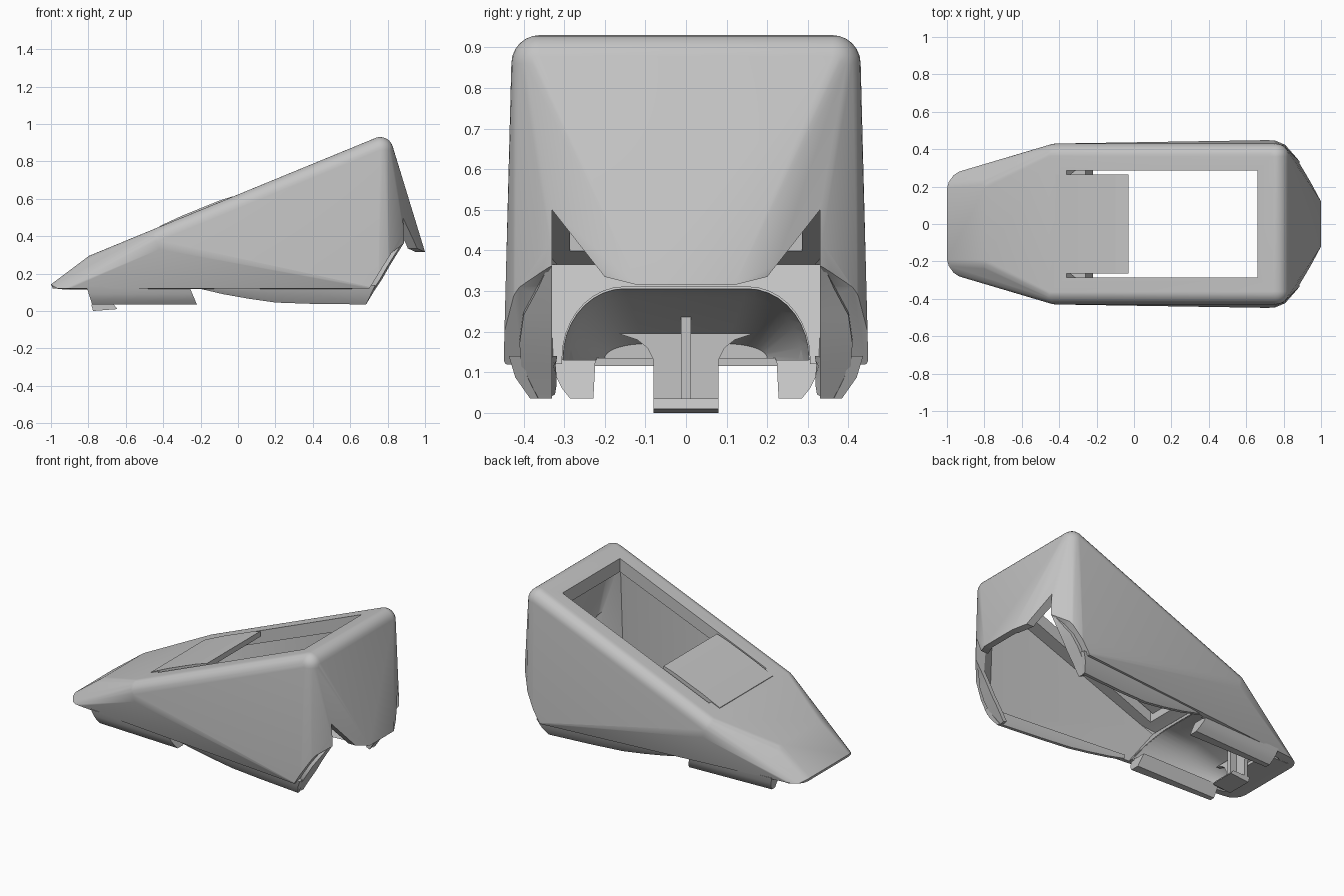
import bpy, bmesh
from math import sin, cos, pi
from mathutils import Matrix

if "Cube" in bpy.data.objects:
    bpy.data.objects.remove(bpy.data.objects["Cube"])

grey = bpy.data.materials.new("plain grey")
grey.use_nodes = True
grey.diffuse_color = (0.55, 0.55, 0.55, 1)
grey.node_tree.nodes["Principled BSDF"].inputs["Base Color"].default_value = (0.55, 0.55, 0.55, 1)


def finish(name, bm):
    bmesh.ops.recalc_face_normals(bm, faces=bm.faces[:])
    mesh = bpy.data.meshes.new(name)
    bm.to_mesh(mesh)
    bm.free()
    mesh.materials.append(grey)
    ob = bpy.data.objects.new(name, mesh)
    bpy.context.collection.objects.link(ob)
    return ob


def loft(name, rings):
    """Skin equal-length closed rings and cap both ends."""
    bm = bmesh.new()
    loops = [[bm.verts.new(p) for p in ring] for ring in rings]
    n = len(loops[0])
    for a, b in zip(loops, loops[1:]):
        for i in range(n):
            j = (i + 1) % n
            bm.faces.new((a[i], a[j], b[j], b[i]))
    bm.faces.new(loops[0])
    bm.faces.new(loops[-1])
    return finish(name, bm)


def side_prism(name, poly, y0, y1):
    """Side profile (x, z) given width in y."""
    return loft(name, [[(x, y, z) for x, z in poly] for y in (y0, y1)])


def cross_prism(name, poly, x0, x1, rake=0.0):
    """Cross-section (y, z) given length in x, raked back with height."""
    return loft(name, [[(x - rake * (z - 0.13), y, z) for y, z in poly] for x in (x0, x1)])


def box(name, x0, x1, y0, y1, z0, z1):
    return side_prism(name, [(x0, z0), (x1, z0), (x1, z1), (x0, z1)], y0, y1)


def both(half):
    return half + [(-y, z) for y, z in reversed(half)]


def smooth(ob, angle=0.5):
    bpy.ops.object.select_all(action='DESELECT')
    ob.select_set(True)
    bpy.context.view_layer.objects.active = ob
    bpy.ops.object.shade_smooth_by_angle(angle=angle)


def mirrored(ob, name):
    other = ob.copy()
    other.data = ob.data.copy()
    other.name = name
    other.data.transform(Matrix.Scale(-1, 4, (0, 1, 0)))
    other.data.flip_normals()
    bpy.context.collection.objects.link(other)


def subtract(ob, cutter):
    mod = ob.modifiers.new("cut", 'BOOLEAN')
    mod.operation = 'DIFFERENCE'
    mod.solver = 'EXACT'
    mod.object = cutter
    bpy.context.view_layer.objects.active = ob
    bpy.ops.object.modifier_apply(modifier=mod.name)
    bpy.data.objects.remove(cutter)


def hull(name, sharp, rounded=()):
    """Symmetric convex body around sharp points and corner spheres."""
    bm = bmesh.new()
    for side in (-1, 1):
        for (x, y, z), r in rounded:
            bmesh.ops.create_uvsphere(bm, u_segments=24, v_segments=12, radius=r,
                                      matrix=Matrix.Translation((x, y * side, z)))
        for x, y, z in sharp:
            bm.verts.new((x, y * side, z))
    points = [v.co.copy() for v in bm.verts]
    bm.free()
    bm = bmesh.new()
    for p in points:
        bm.verts.new(p)
    bmesh.ops.convex_hull(bm, input=bm.verts[:])
    loose = [v for v in bm.verts if not v.link_faces]
    bmesh.ops.delete(bm, geom=loose, context='VERTS')
    bmesh.ops.remove_doubles(bm, verts=bm.verts[:], dist=0.0005)
    return finish(name, bm)


# Body with rounded top edges and a plan-rounded nose
BASE = 0.12
corners = [((0.76, 0.36, 0.86), 0.07), ((-0.42, 0.36, 0.375), 0.07), ((-0.747, 0.19, 0.208), 0.1)]
points = [(-1, 0.19, 0.142), (-0.99, 0.225, 0.135), (-0.42, 0.43, 0.33),
          (0.75, 0.449, BASE), (0.81, 0.425, BASE), (0.885, 0.335, BASE),
          (0.885, 0.335, 0.42), (1, 0.12, 0.315), (0.94, 0.12, BASE)]
points += [(-0.9 - 0.09 * sin(a), 0.2 + 0.087 * cos(a), BASE) for a in (0, 0.4, 0.8, 1.2, pi / 2)]
body = hull("body_shell", points, corners)

# Hollow inside with a thick roof and flat walls closing in towards the nose
hollow = hull("hollow", [(-0.92, 0.23, 0.08), (-0.8, 0.19, 0.22), (-0.25, 0.32, 0.08),
                         (-0.35, 0.35, 0.402), (0.72, 0.41, 0.08), (0.72, 0.375, 0.834),
                         (0.76, 0.33, 0.85), (0.85, 0.31, 0.08), (0.85, 0.31, 0.4),
                         (0.96, 0.1, 0.31), (0.92, 0.1, 0.08)])
subtract(body, hollow)

# Long top window; the low end is covered by the front panel
subtract(body, box("window", -0.36, 0.66, -0.285, 0.285, 0.37, 1.2))

# Flared opening under the tall end
opening = both([(0.33, -0.1), (0.33, 0.5), (0.2, 0.335), (0.12, 0.315)])
subtract(body, cross_prism("opening", opening, 0.6, 1.3))
for s in (-1, 1):
    y0, y1 = sorted((s * 0.325, s * 0.7))
    slope = [(0.6, -0.1), (0.69, 0.1), (0.82, 0.31), (0.885, 0.36), (1.3, 0.36), (1.3, -0.1)]
    subtract(body, side_prism("slope", slope, y0, y1))
smooth(body)

# Front panel, slightly bowed, leaving a slot on each side
panel = [(-0.42, 0.4535), (-0.3, 0.509), (-0.1, 0.59), (-0.03, 0.612), (-0.03, 0.578), (-0.42, 0.42)]
side_prism("front_panel", panel, -0.265, 0.265)


# Arched tunnel under the low end, closing towards the nose
RAKE = 0.75


def arch(x, w, h, foot=0.13, rake=0.0):
    half = [(w, foot)]
    for i in range(10):
        a = i / 9 * pi / 2
        half.append((w * (0.5 + 0.5 * cos(a)), 0.135 + h * sin(a)))
    return [(x - rake * (z - 0.13), y, z) for y, z in both(half)]


tunnel = loft("tunnel", [arch(-0.25, 0.32, 0.187, rake=RAKE), arch(-0.6, 0.3, 0.165),
                         arch(-0.85, 0.22, 0.055)])
subtract(tunnel, loft("bore", [arch(-0.2, 0.305, 0.175, 0.05, RAKE), arch(-0.6, 0.285, 0.15, 0.05),
                               arch(-0.835, 0.2, 0.035, 0.05)]))
smooth(tunnel, 0.7)

# Raked bulkhead with the arch mouth
wall = both([(0.325, 0.12), (0.375, 0.3), (0.35, 0.365)])
bulkhead = cross_prism("bulkhead", wall, -0.265, -0.245, RAKE)
mouth = [(y, z) for x, y, z in arch(0, 0.305, 0.175, 0.05)]
subtract(bulkhead, cross_prism("mouth", mouth, -0.4, -0.1, RAKE))

# Rails under the tunnel, with a rounded outer face
rings = []
for x_low, x_high, w in ((-0.78, -0.81, 0.305), (-0.22, -0.26, 0.33)):
    section = [(0.228, 0.035), (w - 0.045, 0.035), (w - 0.025, 0.06), (w - 0.01, 0.09),
               (w, 0.13), (0.223, 0.13)]
    rings.append([(x_low + (x_high - x_low) * (z - 0.035) / 0.095, y, z) for y, z in section])
rail = loft("left_rail", rings)
smooth(rail, 0.6)
mirrored(rail, "right_rail")

# Curved skirts below the side walls
stations = [(-0.2, 0.118, 0), (-0.08, 0.09, 0), (0.06, 0.065, 0), (0.2, 0.045, 0),
            (0.4, 0.038, 0), (0.685, 0.035, 0.05)]
rings = []
for x, zb, slant in stations:
    yo = 0.352 + (x + 0.2) * 0.095
    drop = 0.14 - zb
    section = [(yo, 0.14), (yo - drop * 0.15, 0.14 - drop * 0.5), (yo - drop * 0.5, zb),
               (yo - drop * 0.5 - 0.02, zb), (yo - drop * 0.15 - 0.03, 0.14 - drop * 0.5),
               (yo - 0.035, 0.14)]
    rings.append([(x + slant * (z - zb) / drop, y, z) for y, z in section])
skirt = loft("left_skirt", rings)
smooth(skirt, 0.6)
mirrored(skirt, "right_skirt")

# Crescent lips along the sloping ends of the side walls
rings = []
for x, z, yo in ((0.685, 0.035, 0.375), (0.73, 0.11, 0.405), (0.77, 0.17, 0.41),
                 (0.81, 0.24, 0.4), (0.85, 0.305, 0.365), (0.885, 0.36, 0.34)):
    rings.append([(x, 0.33, z), (x - 0.01, yo, z), (x - 0.035, yo, z + 0.01), (x - 0.025, 0.33, z + 0.01)])
lip = loft("left_lip", rings)
smooth(lip, 0.6)
mirrored(lip, "right_lip")

# Catch below the nose: flared plate, foot and rib
flare = [(0.08, 0.01), (0.08, 0.13), (0.095, 0.16), (0.12, 0.18), (0.165, 0.195)]
cross_prism("catch_plate", both(flare), -0.77, -0.745)
side_prism("catch_foot", [(-0.785, 0.035), (-0.775, 0), (-0.645, 0.01), (-0.665, 0.035)], -0.08, 0.08)
side_prism("catch_rib", [(-0.75, 0.25), (-0.745, 0.02), (-0.7, 0.02), (-0.7, 0.25)], -0.012, 0.012)
box("nose_floor", -0.94, -0.78, -0.23, 0.23, 0.115, 0.135)
